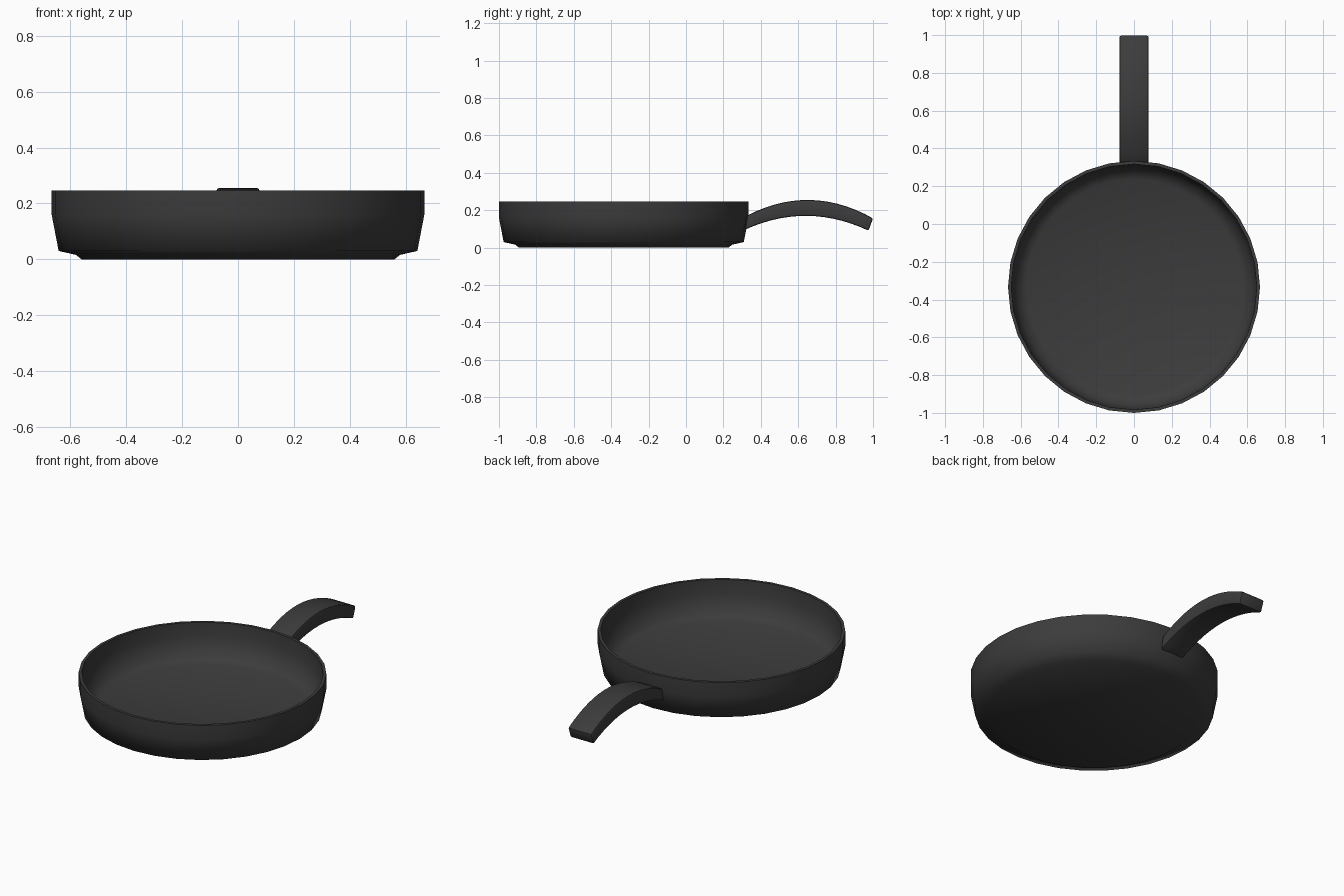
import bpy, bmesh, math

cube = bpy.data.objects.get("Cube")
if cube:
    bpy.data.objects.remove(cube, do_unlink=True)

SIDES = 32
PAN_Y = -0.333

iron = bpy.data.materials.new("dark cast iron")
iron.use_nodes = True
color = (0.045, 0.045, 0.045, 1)
iron.diffuse_color = color
bsdf = iron.node_tree.nodes["Principled BSDF"]
bsdf.inputs["Base Color"].default_value = color
bsdf.inputs["Roughness"].default_value = 0.6


def finish(bm, name, angle):
    """Turn the bmesh into a shaded object."""
    bmesh.ops.recalc_face_normals(bm, faces=bm.faces)
    mesh = bpy.data.meshes.new(name)
    bm.to_mesh(mesh)
    bm.free()
    mesh.materials.append(iron)
    obj = bpy.data.objects.new(name, mesh)
    bpy.context.collection.objects.link(obj)
    bpy.ops.object.select_all(action="DESELECT")
    obj.select_set(True)
    bpy.context.view_layer.objects.active = obj
    bpy.ops.object.shade_smooth_by_angle(angle=math.radians(angle))
    return obj


# Pan: (radius, height) profile from the base, over the rim, to the floor
profile = [(0.56, 0), (0.58, 0.016), (0.642, 0.03), (0.667, 0.16), (0.667, 0.247),
           (0.65, 0.247), (0.648, 0.165), (0.622, 0.06), (0.57, 0.035)]
bm = bmesh.new()
rings = []
for radius, height in profile:
    ring = []
    for i in range(SIDES):
        a = math.tau * i / SIDES
        ring.append(bm.verts.new((radius * math.cos(a), PAN_Y + radius * math.sin(a), height)))
    rings.append(ring)
for low, high in zip(rings, rings[1:]):
    for i in range(SIDES):
        j = (i + 1) % SIDES
        bm.faces.new((low[i], low[j], high[j], high[i]))
bm.faces.new(rings[0])
bm.faces.new(rings[-1])
finish(bm, "pan_body", 75)

# Handle: arched bar swept from the pan wall to the tip
STEPS = 14
HALF_WIDTH = 0.077
bm = bmesh.new()
sections = []
for i in range(STEPS + 1):
    t = i / STEPS
    top_y = 0.328 + 0.672 * t
    low_y = 0.316 + 0.660 * t
    top_z = 0.255 - 0.80 * (top_y - 0.65) ** 2
    low_z = 0.17 - 0.70 * (low_y - 0.64) ** 2
    sections.append([bm.verts.new(p) for p in (
        (-HALF_WIDTH, low_y, low_z), (HALF_WIDTH, low_y, low_z),
        (HALF_WIDTH, top_y, top_z), (-HALF_WIDTH, top_y, top_z))])
for a, b in zip(sections, sections[1:]):
    for i in range(4):
        j = (i + 1) % 4
        bm.faces.new((a[i], a[j], b[j], b[i]))
bm.faces.new(sections[0])
bm.faces.new(sections[-1])
bmesh.ops.recalc_face_normals(bm, faces=bm.faces)
# Soften the long corners and the end corners
corners = [e for e in bm.edges if e.calc_face_angle(0) > math.radians(50)]
bmesh.ops.bevel(bm, geom=corners, offset=0.009, segments=2, profile=0.5, affect="EDGES")
finish(bm, "handle", 30)
